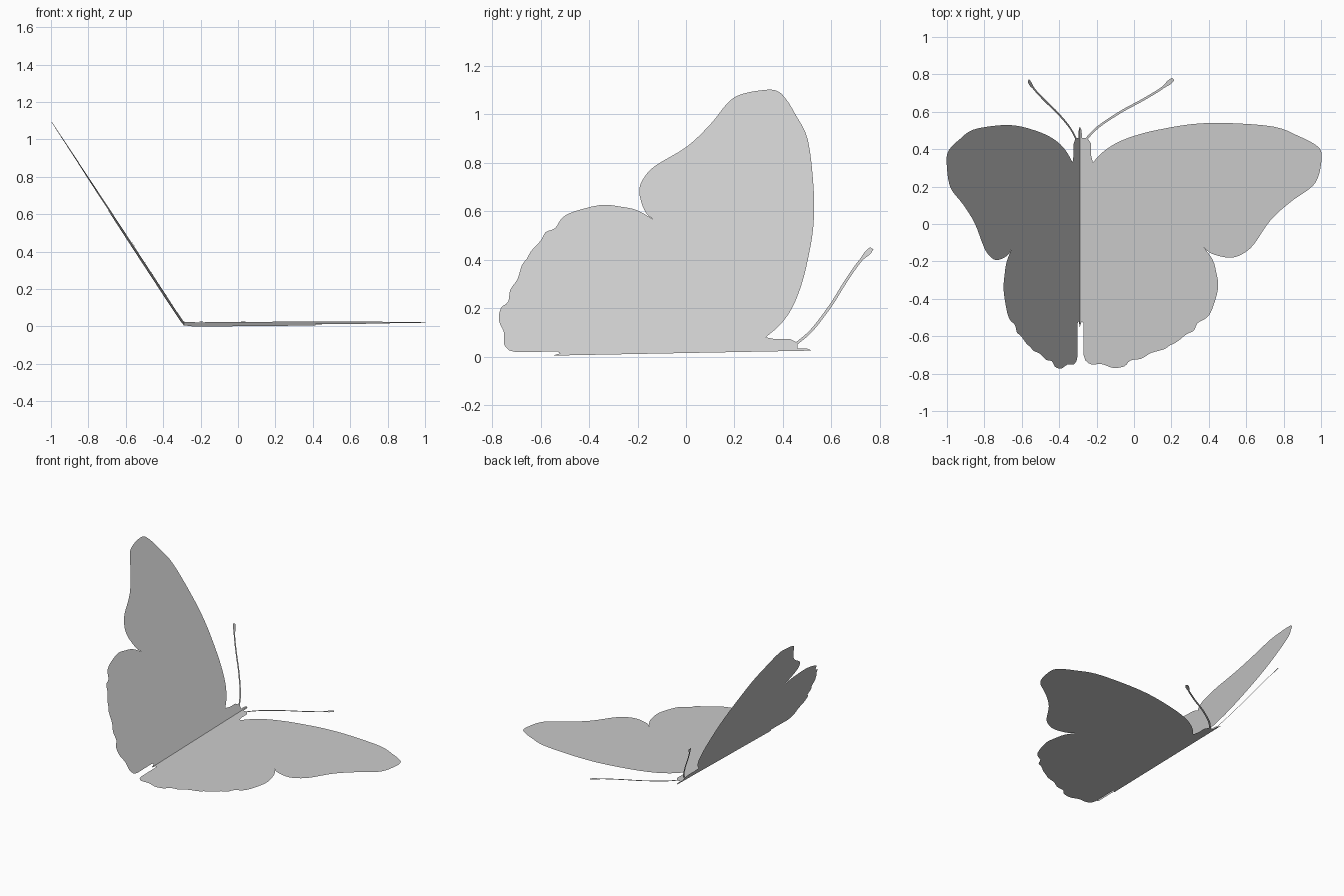
import bpy
import bmesh
from math import radians
from mathutils import Matrix, Vector

default_cube = bpy.data.objects.get("Cube")
if default_cube:
    bpy.data.objects.remove(default_cube, do_unlink=True)


def make_material(name, colour):
    material = bpy.data.materials.new(name)
    material.use_nodes = True
    material.diffuse_color = colour
    shader = next(n for n in material.node_tree.nodes if n.type == "BSDF_PRINCIPLED")
    shader.inputs["Base Color"].default_value = colour
    return material


grey = make_material("plain grey", (0.6, 0.6, 0.6, 1))


def smooth_path(points, steps):
    """Catmull-Rom curve through the points, keeping both ends sharp."""
    pts = [Vector(p) for p in points]
    pts = [pts[0] * 2 - pts[1]] + pts + [pts[-1] * 2 - pts[-2]]
    path = []
    for a, b, c, d in zip(pts, pts[1:], pts[2:], pts[3:]):
        for i in range(steps):
            t = i / steps
            path.append((b * 2 + (c - a) * t
                         + (a * 2 - b * 5 + c * 4 - d) * t ** 2
                         + (b * 3 - a - c * 3 + d) * t ** 3) / 2)
    path.append(pts[-2])
    return path


def flat_sheet(name, outline, placement, flip):
    """One thin sheet cut to the outline, with its face turned upwards."""
    bm = bmesh.new()
    face = bm.faces.new([bm.verts.new((p[0], p[1], 0)) for p in outline])
    face.normal_update()
    if (face.normal.z < 0) != flip:
        face.normal_flip()
    bmesh.ops.triangulate(bm, faces=bm.faces[:])
    bm.transform(placement)
    mesh = bpy.data.meshes.new(name)
    bm.to_mesh(mesh)
    bm.free()
    mesh.materials.append(grey)
    sheet = bpy.data.objects.new(name, mesh)
    bpy.context.collection.objects.link(sheet)
    return sheet


def ribbon(path, width_at):
    """Outline of a strip following the path, with a varying width."""
    near, far = [], []
    last = len(path) - 1
    for i, p in enumerate(path):
        along = (path[min(i + 1, last)] - path[max(i - 1, 0)]).normalized()
        side = Vector((-along.y, along.x)) * width_at(i / last) / 2
        near.append(p + side)
        far.append(p - side)
    return near + far[::-1]


# Outlines are (distance from the hinge, distance along the hinge)
forewing = [(.07, .33), (.13, .39), (.21, .44), (.32, .48), (.45, .51), (.61, .535),
            (.79, .54), (1.04, .52), (1.17, .47), (1.25, .43), (1.29, .39), (1.29, .32),
            (1.27, .24), (1.23, .19), (1.13, .12), (1.02, .02), (.93, -.11),
            (.87, -.16), (.81, -.18), (.74, -.17), (.69, -.15), (.66, -.12)]
hindwing = [(.66, -.12), (.71, -.19), (.73, -.26), (.74, -.34), (.71, -.45),
            (.68, -.5), (.63, -.53), (.61, -.57), (.57, -.59), (.52, -.63),
            (.48, -.65), (.45, -.67), (.38, -.69), (.33, -.72), (.27, -.73),
            (.24, -.76), (.18, -.77), (.12, -.75), (.06, -.75), (.03, -.73)]
inner_edge = [(.02, -.7), (.02, .31)]
wing = smooth_path(forewing, 4) + smooth_path(hindwing, 3)[1:] + inner_edge

body = [(0, -.55), (.01, -.52), (.02, -.53), (.02, .31), (.07, .33), (.06, .37),
        (.06, .43), (.04, .46), (.012, .46), (.01, .5), (0, .52)]

feeler_path = smooth_path([(.03, .45), (.1, .52), (.22, .6), (.33, .66),
                           (.43, .72), (.5, .775)], 5)


def feeler_width(t):
    # Slim stalk ending in a rounded club
    if t < 0.85:
        return 0.012
    return 0.012 + 0.015 * max(0, 1 - abs(t - 0.94) / 0.09)


feeler = ribbon(feeler_path, feeler_width)

# Both halves share one slightly sloping hinge; the right half is folded up
hinge = Matrix.Translation((-.29, 0, .015)) @ Matrix.Rotation(radians(1.1), 4, "X")
fold = Matrix.Rotation(radians(56.6 - 180), 4, "Y")

for side, placement, flip in (("left", hinge, False), ("right", hinge @ fold, True)):
    flat_sheet(side + "_wing", wing, placement, flip)
    flat_sheet(side + "_body_half", body, placement, flip)
    flat_sheet(side + "_antenna", feeler, placement, flip)
